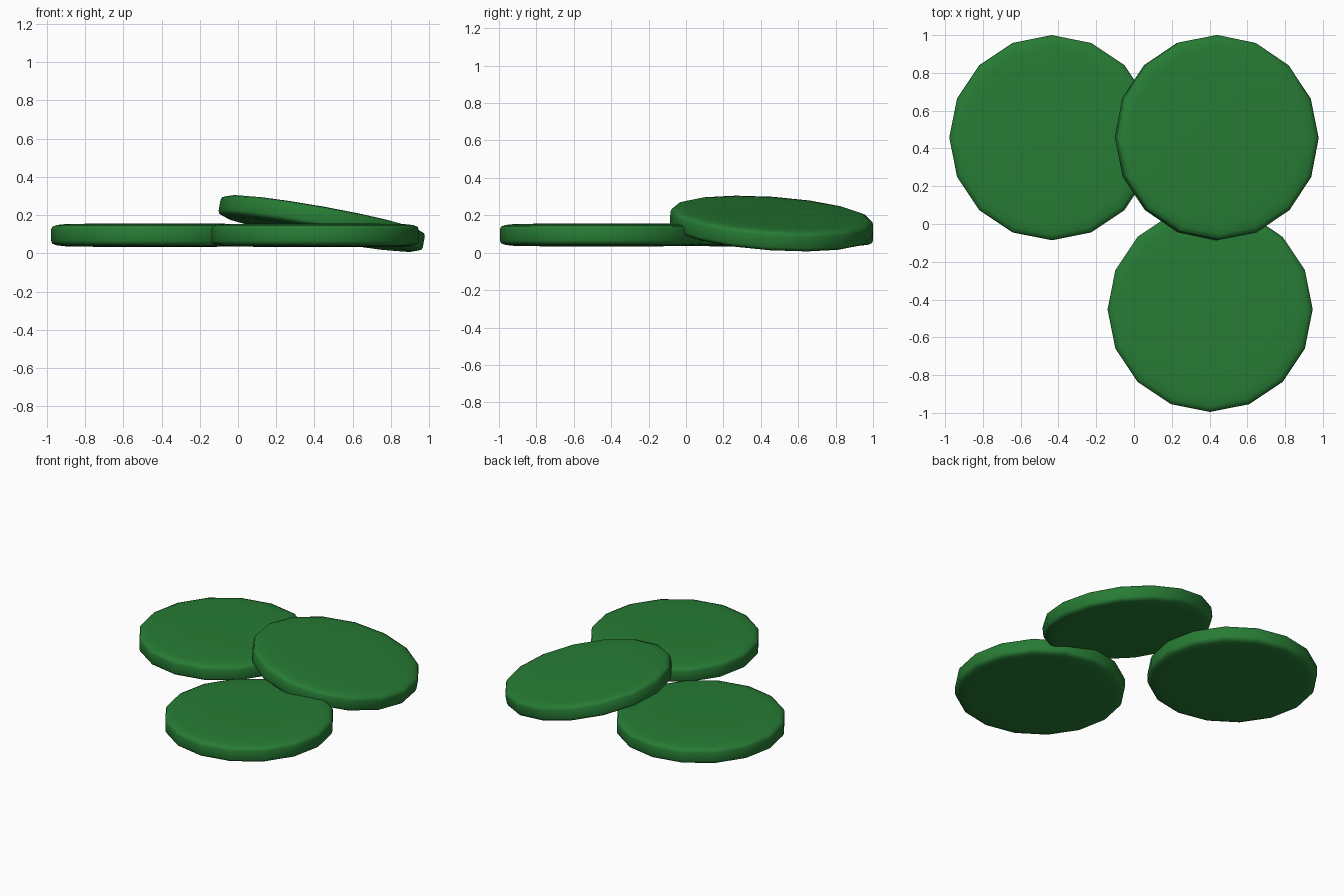
import bpy, bmesh, math
from mathutils import Matrix, Vector

if "Cube" in bpy.data.objects:
    bpy.data.objects.remove(bpy.data.objects["Cube"])

SIDES = 16
# (radius, height) of the rounded rim, from top to bottom
TOP = [(0.30, 0.061), (0.47, 0.058), (0.515, 0.053), (0.537, 0.044), (0.543, 0.030)]
PROFILE = TOP + [(r, -z) for r, z in reversed(TOP)]

green = bpy.data.materials.new("green")
green.diffuse_color = (0.02, 0.20, 0.035, 1)
green.use_nodes = True
green.node_tree.nodes["Principled BSDF"].inputs["Base Color"].default_value = green.diffuse_color


def disc(name, location, slope=(0, 0)):
    """Low-poly pebble-edged disc, tilted so its top follows the x/y slopes."""
    bm = bmesh.new()
    rings = []
    for r, z in PROFILE:
        rings.append([bm.verts.new((r * math.cos(a), r * math.sin(a), z))
                      for a in (2 * math.pi * i / SIDES for i in range(SIDES))])
    for upper, lower in zip(rings, rings[1:]):
        for i in range(SIDES):
            j = (i + 1) % SIDES
            bm.faces.new((upper[i], lower[i], lower[j], upper[j]))
    bm.faces.new(rings[0])
    bm.faces.new(rings[-1][::-1])
    for f in bm.faces:
        f.smooth = True
    normal = Vector((-slope[0], -slope[1], 1))
    tilt = Vector((0, 0, 1)).rotation_difference(normal)
    mesh = bpy.data.meshes.new(name)
    bm.to_mesh(mesh)
    bm.free()
    mesh.materials.append(green)
    ob = bpy.data.objects.new(name, mesh)
    ob.matrix_world = Matrix.Translation(location) @ tilt.to_matrix().to_4x4()
    bpy.context.collection.objects.link(ob)


# Two discs lying flat, one leaning on them
disc("back_left_disc", (-0.435, 0.457, 0.095))
disc("front_disc", (0.403, -0.452, 0.095))
disc("leaning_disc", (0.438, 0.457, 0.156), slope=(-0.180, -0.067))
